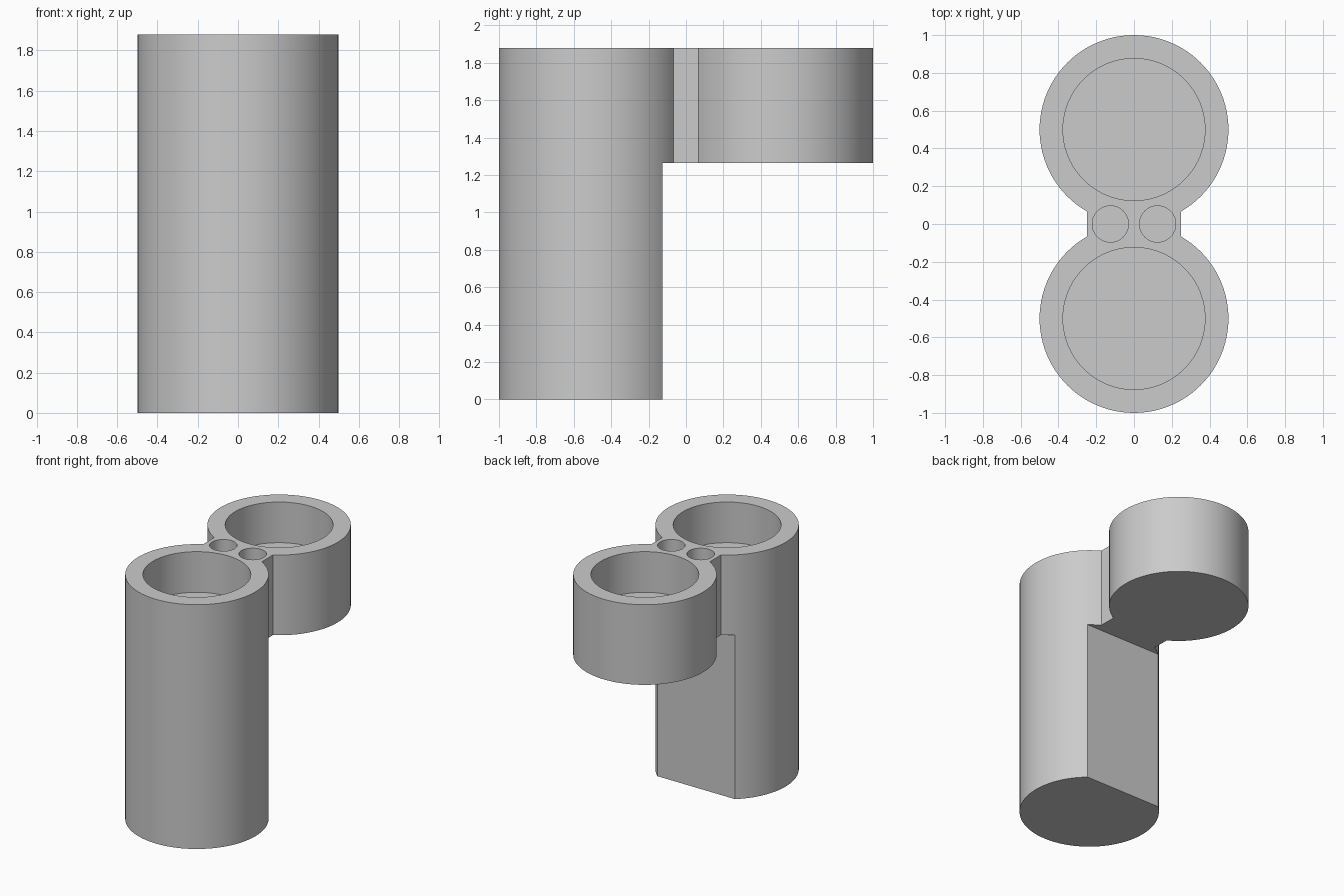
import bpy, bmesh, math

if "Cube" in bpy.data.objects:
    bpy.data.objects.remove(bpy.data.objects["Cube"])

TOP, LEDGE = 1.88, 1.263        # full height, underside of the rear cup
R, CUP_R, CUP_DEPTH = 0.5, 0.376, 0.313
PEG_R, PEG_DEPTH = 0.096, 0.313
SEG = 96

grey = bpy.data.materials.new("plain grey")
grey.diffuse_color = (0.6, 0.6, 0.6, 1)
grey.use_nodes = True
grey.node_tree.nodes["Principled BSDF"].inputs["Base Color"].default_value = grey.diffuse_color


def prism(name, points, z0, z1):
    """Extrude a flat outline from z0 to z1."""
    bm = bmesh.new()
    face = bm.faces.new([bm.verts.new((x, y, z0)) for x, y in points])
    up = bmesh.ops.extrude_face_region(bm, geom=[face])["geom"]
    for v in up:
        if isinstance(v, bmesh.types.BMVert):
            v.co.z = z1
    bmesh.ops.recalc_face_normals(bm, faces=bm.faces)
    mesh = bpy.data.meshes.new(name)
    bm.to_mesh(mesh)
    bm.free()
    obj = bpy.data.objects.new(name, mesh)
    bpy.context.collection.objects.link(obj)
    mesh.materials.append(grey)
    return obj


def arc(cx, cy, r, a0, a1, n):
    return [(cx + r * math.cos(math.radians(a0 + (a1 - a0) * i / n)),
             cy + r * math.sin(math.radians(a0 + (a1 - a0) * i / n)))
            for i in range(n + 1)]


def circle(cx, cy, r, n=SEG):
    return arc(cx, cy, r, 0, 360, n)[:-1]


# Double-cup body: two round lobes joined by a straight-sided neck
outline = arc(0, R, R, -60, 240, 80) + arc(0, -R, R, 120, 420, 80)
body = prism("double_cup_body", outline, 0, TOP)

# Cutters: space under the rear cup, two cup recesses, two small neck holes
cutters = [prism("underside_cutter", [(-1, -0.125), (1, -0.125), (1, 2), (-1, 2)], -1, LEDGE)]
for s in (-1, 1):
    cutters.append(prism("cup_cutter", circle(0, s * R, CUP_R), TOP - CUP_DEPTH, TOP + 0.2))
    cutters.append(prism("neck_hole_cutter", circle(s * 0.125, 0, PEG_R, 48), TOP - PEG_DEPTH, TOP + 0.2))

bpy.context.view_layer.objects.active = body
body.select_set(True)
for c in cutters:
    mod = body.modifiers.new("cut", 'BOOLEAN')
    mod.operation = 'DIFFERENCE'
    mod.solver = 'EXACT'
    mod.object = c
    bpy.ops.object.modifier_apply(modifier=mod.name)
    bpy.data.objects.remove(c)

# Round walls smooth, rims and flat cuts crisp
bpy.ops.object.shade_smooth_by_angle(angle=math.radians(30))
